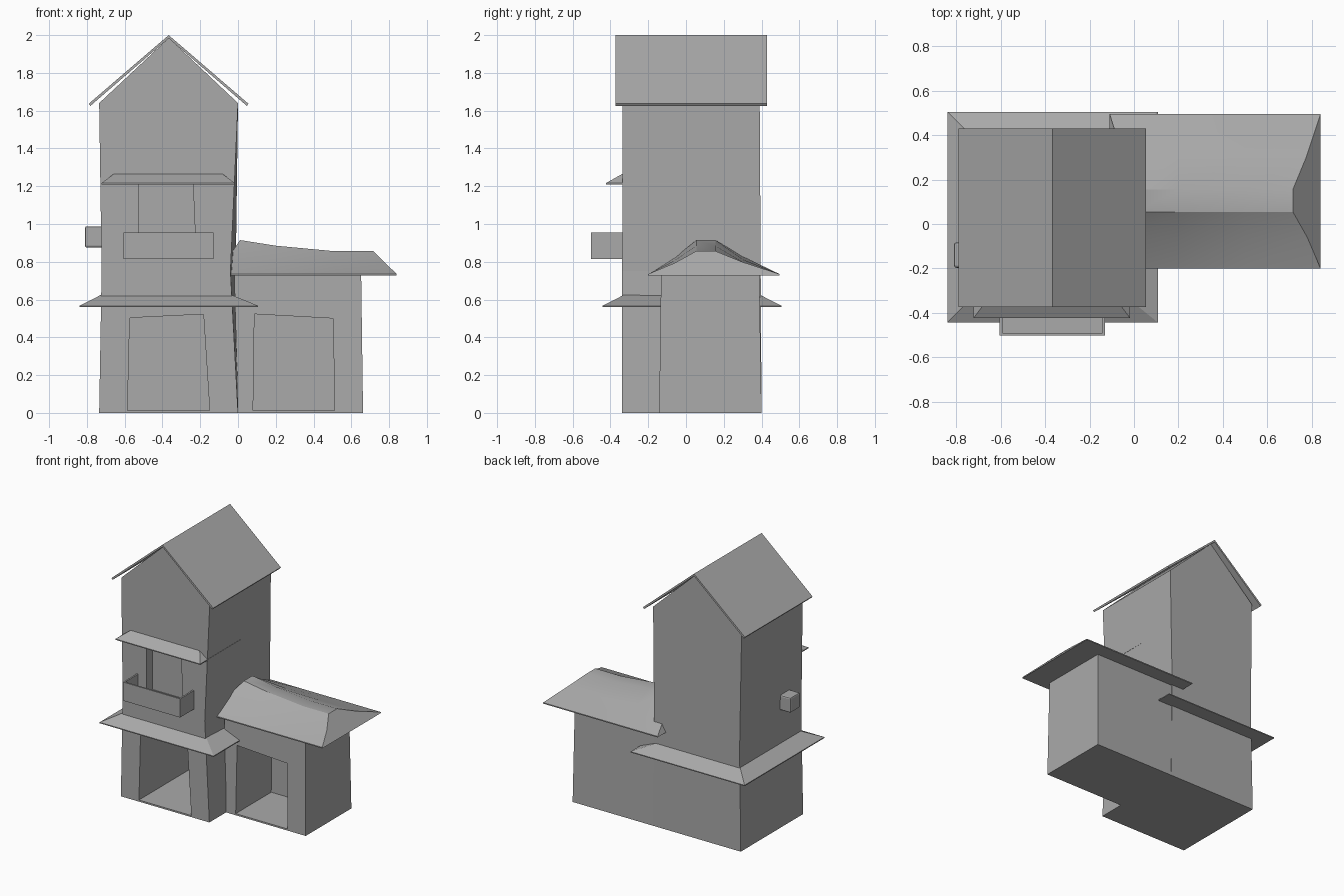
import bpy, bmesh, math

cube = bpy.data.objects.get("Cube")
if cube:
    bpy.data.objects.remove(cube, do_unlink=True)

GREY = (0.40, 0.40, 0.40, 1.0)
mat = bpy.data.materials.new("plain_grey")
mat.use_nodes = True
mat.diffuse_color = GREY
mat.node_tree.nodes["Principled BSDF"].inputs["Base Color"].default_value = GREY


def loft(name, rings):
    """Solid skinned through rings of equal length, closed at both ends."""
    bm = bmesh.new()
    vs = [[bm.verts.new(p) for p in ring] for ring in rings]
    n = len(vs[0])
    for a, b in zip(vs, vs[1:]):
        for i in range(n):
            j = (i + 1) % n
            bm.faces.new((a[i], a[j], b[j], b[i]))
    bm.faces.new(vs[0][::-1])
    bm.faces.new(vs[-1])
    bmesh.ops.recalc_face_normals(bm, faces=bm.faces)
    mesh = bpy.data.meshes.new(name)
    bm.to_mesh(mesh)
    bm.free()
    mesh.materials.append(mat)
    ob = bpy.data.objects.new(name, mesh)
    bpy.context.collection.objects.link(ob)
    return ob


def prism(name, outline, y0, y1):
    """Outline in x and z, extruded along y."""
    return loft(name, [[(x, y, z) for x, z in outline] for y in (y0, y1)])


def rect(x0, x1, y0, y1, z):
    return [(x0, y0, z), (x1, y0, z), (x1, y1, z), (x0, y1, z)]


def box(name, x0, x1, y0, y1, z0, z1):
    return loft(name, [rect(x0, x1, y0, y1, z0), rect(x0, x1, y0, y1, z1)])


def activate(ob):
    bpy.ops.object.select_all(action='DESELECT')
    ob.select_set(True)
    bpy.context.view_layer.objects.active = ob


def carve(ob, outline, y0, y1):
    """Cut a recess of the given outline into a wall."""
    cutter = prism("cutter", outline, y0, y1)
    cutter.hide_render = True
    mod = ob.modifiers.new("recess", 'BOOLEAN')
    mod.operation = 'DIFFERENCE'
    mod.solver = 'EXACT'
    mod.object = cutter
    activate(ob)
    bpy.ops.object.modifier_apply(modifier=mod.name)
    bpy.data.objects.remove(cutter, do_unlink=True)


# Tower with a pinched waist and a gable; front and back lean in slightly
def tower_ring(right_waist, y, lean):
    outline = [(-0.735, 0), (0, 0), (right_waist, 0.75), (0, 1.64),
               (-0.366, 1.985), (-0.735, 1.64), (-0.722, 0.75)]
    return [(x, y + lean * z, z) for x, z in outline]


tower = loft("tower_walls", [tower_ring(-0.04, -0.34, 0.003),
                             tower_ring(-0.012, 0.40, -0.006)])
carve(tower, [(-0.585, 0.012), (-0.15, 0.012), (-0.183, 0.522), (-0.573, 0.503)], -0.5, 0.28)
carve(tower, [(-0.525, 0.83), (-0.222, 0.83), (-0.238, 1.212), (-0.525, 1.212)], -0.5, -0.265)

# Gable roof of the tower
prism("tower_roof", [(-0.79, 1.637), (-0.367, 2.0), (0.055, 1.637), (0.047, 1.625),
                     (-0.367, 1.983), (-0.782, 1.625)], -0.373, 0.43)

# Skirt roof round the tower and awning above the balcony
loft("skirt_roof", [rect(-0.84, 0.107, -0.443, 0.505, 0.56),
                    rect(-0.84, 0.107, -0.443, 0.505, 0.567),
                    rect(-0.725, -0.035, -0.328, 0.392, 0.625)])
loft("balcony_awning", [rect(-0.722, -0.018, -0.423, 0.155, 1.21),
                        rect(-0.722, -0.018, -0.423, 0.155, 1.217),
                        rect(-0.645, -0.095, -0.32, 0.06, 1.275)])

# Balcony: floor, front panel and two side panels
box("balcony_floor", -0.605, -0.13, -0.502, -0.325, 0.815, 0.828)
box("balcony_front", -0.605, -0.13, -0.502, -0.49, 0.815, 0.955)
for side, x in (("right", -0.605), ("left", -0.142)):
    box("balcony_side_" + side, x, x + 0.012, -0.502, -0.325, 0.815, 0.955)

# Small wall box with softened edges
wall_box = box("wall_box", -0.81, -0.70, -0.197, -0.083, 0.875, 0.988)
bevel = wall_box.modifiers.new("soft_edges", 'BEVEL')
bevel.width = 0.01
bevel.segments = 2

# Side wing with its doorway
wing = loft("wing_walls", [rect(0.0, 0.662, -0.142, 0.40, 0),
                           rect(-0.02, 0.652, -0.132, 0.388, 0.735)])
carve(wing, [(0.08, 0.012), (0.512, 0.012), (0.503, 0.50), (0.087, 0.523)], -0.4, 0.28)

# Wing roof: (y, rise) section swept along x, with a sagging ridge and hipped ends
SECTION = [(-0.2, 0), (-0.06, 0.48), (0.055, 1), (0.155, 1), (0.3, 0.52), (0.495, 0)]
STATIONS = [(0.01, -0.12, 0.915), (0.2, 0, 0.885), (0.5, 0, 0.857), (0.715, 0.125, 0.857)]
rings = []
for x, spread, ridge in STATIONS:
    ring = [(x + spread * (1 - f), y, 0.735 + f * (ridge - 0.735)) for y, f in SECTION]
    ring += [(x + spread, 0.495, 0.727), (x + spread, -0.2, 0.727)]
    rings.append(ring)
wing_roof = loft("wing_roof", rings)
activate(wing_roof)
bpy.ops.object.shade_smooth_by_angle(angle=math.radians(25))
